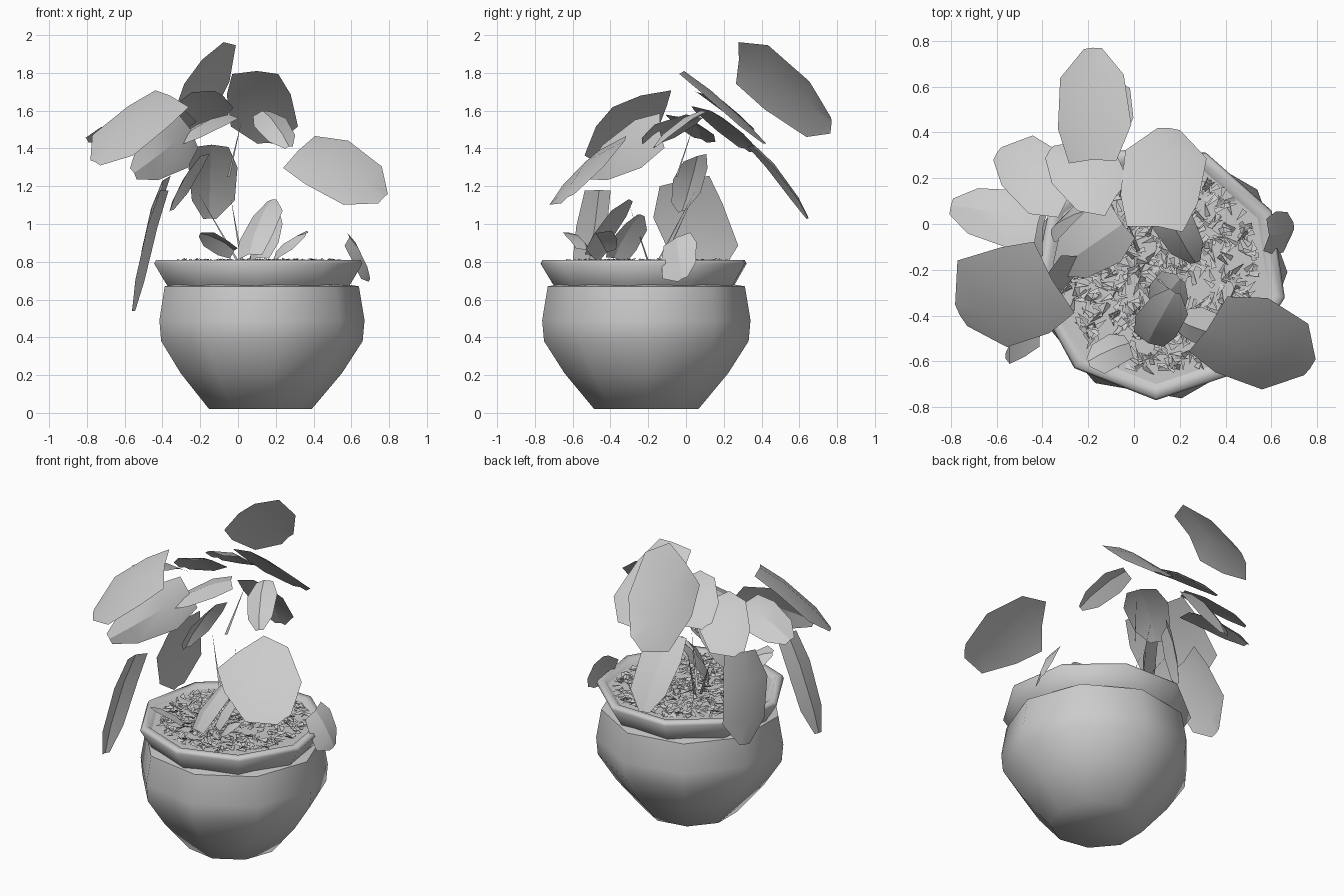
import bpy, bmesh, math, random
from mathutils import Vector

random.seed(4)
if "Cube" in bpy.data.objects:
    bpy.data.objects.remove(bpy.data.objects["Cube"])

grey = bpy.data.materials.new("plain_grey")
grey.use_nodes = True
grey.diffuse_color = (0.6, 0.6, 0.6, 1)
grey.node_tree.nodes["Principled BSDF"].inputs["Base Color"].default_value = grey.diffuse_color

CENTRE = Vector((0.11, -0.21, 0))


def finish(name, bm, angle=None):
    mesh = bpy.data.meshes.new(name)
    bm.to_mesh(mesh)
    bm.free()
    mesh.materials.append(grey)
    obj = bpy.data.objects.new(name, mesh)
    bpy.context.collection.objects.link(obj)
    if angle:
        bpy.ops.object.select_all(action='DESELECT')
        obj.select_set(True)
        bpy.context.view_layer.objects.active = obj
        bpy.ops.object.shade_smooth_by_angle(angle=math.radians(angle))


def lathe(name, profile, phase, angle=None, cap_first=False, cap_last=False, sides=9):
    bm = bmesh.new()
    rings = []
    for radius, z in profile:
        ring = []
        for i in range(sides):
            a = phase + math.tau * i / sides
            ring.append(bm.verts.new(CENTRE + Vector((radius * math.cos(a), radius * math.sin(a), z))))
        rings.append(ring)
    for low, high in zip(rings, rings[1:]):
        for i in range(sides):
            j = (i + 1) % sides
            bm.faces.new((low[i], low[j], high[j], high[i]))
    if cap_first:
        bm.faces.new(rings[0][::-1])
    if cap_last:
        bm.faces.new(rings[-1])
    finish(name, bm, angle)


# Pot body, rolled flaring rim and soil
lathe("pot_body", [(0.28, 0.02), (0.44, 0.21), (0.55, 0.38), (0.56, 0.49), (0.53, 0.67), (0.47, 0.68)],
      0, 60, cap_first=True)
lathe("pot_rim", [(0.48, 0.66), (0.5, 0.69), (0.56, 0.79), (0.55, 0.81), (0.51, 0.81), (0.47, 0.77)],
      -0.2, 85)
lathe("soil", [(0.49, 0.79)], -0.2, cap_last=True)

# Loose chips scattered over the soil
bm = bmesh.new()
for i in range(600):
    r, a = 0.44 * math.sqrt(random.random()), random.uniform(0, math.tau)
    mid = CENTRE + Vector((r * math.cos(a), r * math.sin(a), 0.802))
    turn = random.uniform(0, math.tau)
    along = Vector((math.cos(turn), math.sin(turn), random.uniform(-0.3, 0.3))) * 0.03
    across = Vector((-math.sin(turn), math.cos(turn), random.uniform(-1, 1))) * 0.012
    bm.faces.new([bm.verts.new(p) for p in (mid - along - across, mid + along, mid - along + across)])
finish("soil_chips", bm)


def leaf(name, base, tip, side, sag=0.03, fold=0.03):
    """Creased angular blade: midrib from base to tip, side is the half-width vector."""
    base, tip, side = Vector(base), Vector(tip), Vector(side)
    normal = (tip - base).cross(side).normalized()
    if normal.z < 0:
        normal.negate()
    bm = bmesh.new()
    rows = []
    for t, w in ((0, 0.7), (0.3, 1.02), (0.75, 0.9), (1, 0.25)):
        mid = base.lerp(tip, t) + normal * sag * 4 * t * (1 - t)
        drop = normal * fold * w
        row = [mid - side * w * random.uniform(0.8, 1.12) - drop, mid,
               mid + side * w * random.uniform(0.8, 1.12) - drop]
        rows.append([bm.verts.new(p) for p in row])
    for near, far in zip(rows, rows[1:]):
        for k in range(2):
            bm.faces.new((near[k], near[k + 1], far[k + 1], far[k]))
    finish(name, bm, 25)


# Upper crown of leaves
leaf("top_back_leaf", (-0.19, 0.28, 1.87), (-0.18, 0.77, 1.53), (0.17, 0.01, 0.18))
leaf("back_leaf", (0.1, -0.01, 1.81), (0.15, 0.42, 1.43), (0.2, -0.02, 0), 0.02)
leaf("back_hanging_leaf", (-0.14, 0.36, 1.42), (-0.15, 0.65, 1.03), (0.13, 0.02, 0))
leaf("right_crown_leaf", (0.13, 0.08, 1.6), (0.27, -0.17, 1.41), (0.08, 0.03, 0.02))
leaf("left_back_leaf", (-0.28, 0.13, 1.6), (-0.6, 0.31, 1.4), (0.08, 0.13, -0.06))
leaf("left_far_leaf", (-0.42, 0, 1.56), (-0.8, 0.08, 1.45), (0.03, 0.13, -0.05))
leaf("left_front_leaf", (-0.36, -0.24, 1.68), (-0.76, -0.4, 1.33), (-0.12, 0.21, 0.06))
leaf("left_low_leaf", (-0.25, -0.14, 1.5), (-0.55, -0.53, 1.27), (0.07, 0.015, -0.12))
leaf("inner_back_leaf", (-0.08, 0.12, 1.68), (-0.37, 0.32, 1.52), (0.08, 0.12, -0.07))
leaf("inner_front_leaf", (-0.05, 0, 1.58), (-0.34, -0.2, 1.42), (0.08, -0.11, 0))
leaf("inner_small_leaf", (-0.2, 0.06, 1.36), (-0.36, -0.02, 1.07), (0.05, 0.09, 0.03), 0.02)
leaf("right_front_leaf", (0.32, -0.46, 1.39), (0.77, -0.63, 1.14), (0.12, 0.17, 0.12))

# Lower leaves around the rim and on the soil
leaf("left_hanging_leaf", (-0.41, -0.46, 1.18), (-0.56, -0.56, 0.54), (0.03, 0.09, 0))
leaf("left_rim_leaf", (-0.4, -0.02, 1.23), (-0.52, 0.13, 0.72), (0.03, 0.19, 0.04))
leaf("right_rim_leaf", (0.59, -0.05, 0.93), (0.7, -0.02, 0.71), (0.01, 0.1, 0.05), 0.02)
leaf("centre_leaf", (0.06, -0.52, 0.84), (0.18, -0.3, 1.13), (0.1, -0.05, 0.02))
leaf("centre_back_leaf", (0.1, -0.38, 0.82), (0.2, -0.24, 1.05), (0.07, -0.07, 0.02), 0.02)
leaf("centre_right_leaf", (0.2, -0.42, 0.85), (0.36, -0.48, 0.95), (0.04, 0.07, 0.05), 0.02)
leaf("centre_left_leaf", (-0.02, -0.52, 0.86), (-0.2, -0.6, 0.95), (0.03, -0.07, 0.04), 0.02)


# Thin stems rising from the soil
def stem(name, foot, top):
    foot, top = Vector(foot), Vector(top)
    bm = bmesh.new()
    edge = Vector((0.007, 0.005, 0))
    bm.faces.new([bm.verts.new(p) for p in (foot - edge, foot + edge, top)])
    finish(name, bm)


stem("stem_left", (0, -0.15, 0.8), (-0.22, 0.05, 1.18))
stem("stem_middle", (0.02, -0.12, 0.8), (-0.04, 0.04, 1.15))
stem("stem_right", (0.06, -0.2, 0.8), (0.17, -0.3, 1.1))
stem("stem_upper", (-0.05, -0.05, 1.25), (0.02, 0.05, 1.55))
